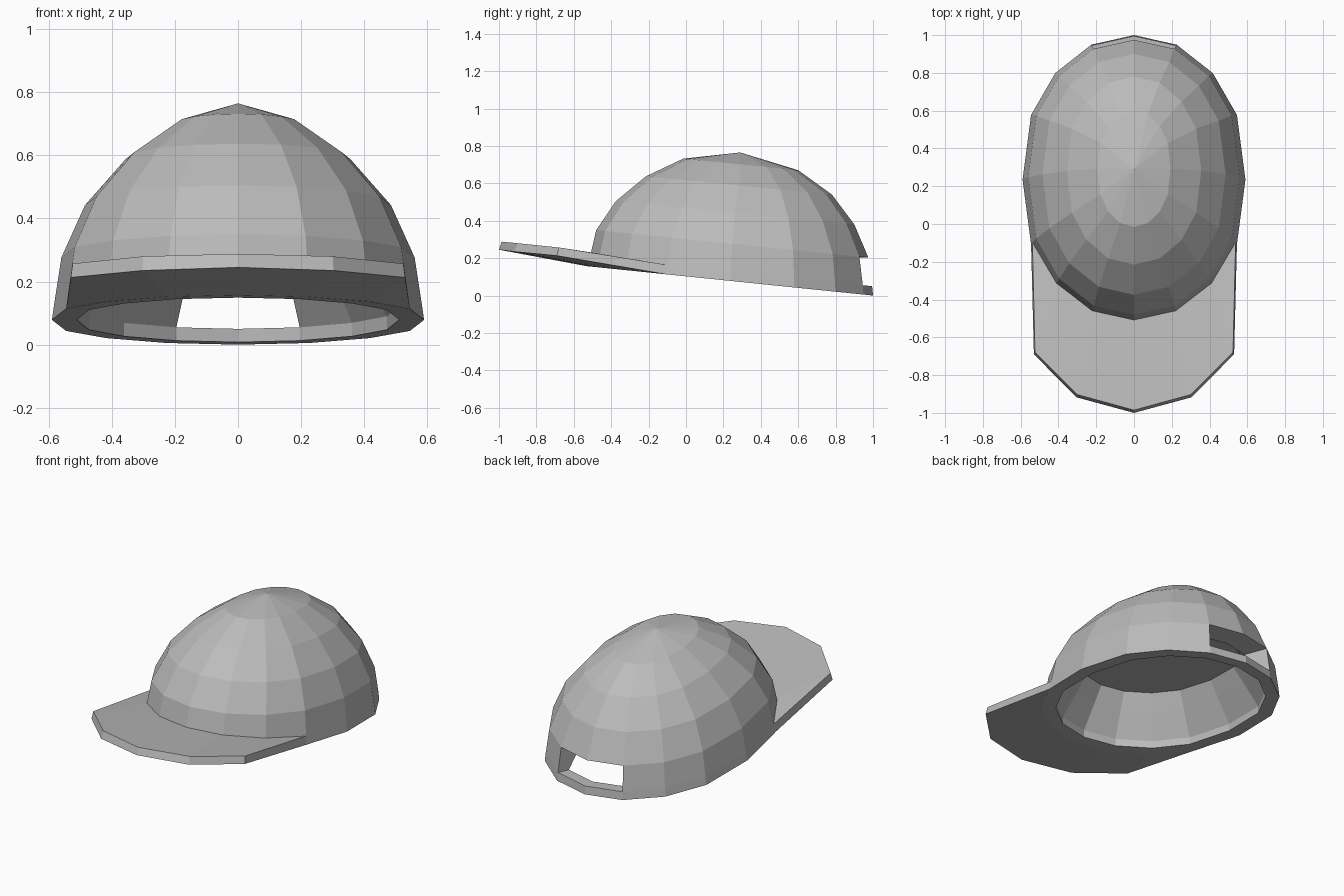
import bpy, bmesh, math

cube = bpy.data.objects.get("Cube")
if cube:
    bpy.data.objects.remove(cube, do_unlink=True)

# Single grey cloth colour
cloth = bpy.data.materials.new("grey_cloth")
cloth.use_nodes = True
GREY = (0.5, 0.5, 0.5, 1.0)
cloth.diffuse_color = GREY
cloth.node_tree.nodes["Principled BSDF"].inputs["Base Color"].default_value = GREY

SEG = 16
LENGTHWISE = [1, 0.934, 0.737, 0.447, 0, -0.447, -0.737, -0.934, -1]


def finish(bm, name):
    bmesh.ops.recalc_face_normals(bm, faces=bm.faces[:])
    mesh = bpy.data.meshes.new(name)
    bm.to_mesh(mesh)
    bm.free()
    mesh.materials.append(cloth)
    obj = bpy.data.objects.new(name, mesh)
    bpy.context.collection.objects.link(obj)
    return obj


def ring(bm, half_width, front, back):
    """Tilted oval loop; front and back are (y, z). Vertex 0 is at the back."""
    verts = []
    for k in range(SEG):
        c = LENGTHWISE[min(k, SEG - k)]
        t = (1 - c) / 2
        verts.append(bm.verts.new((
            half_width * math.sin(2 * math.pi * k / SEG),
            back[0] + (front[0] - back[0]) * t,
            back[1] + (front[1] - back[1]) * t)))
    return verts


# Crown: outer shell, rim, inner band and lining, with a gap at the back
bm = bmesh.new()
loops = [ring(bm, *r) for r in [
    (0.193, (-0.015, 0.732), (0.60, 0.67)),
    (0.356, (-0.215, 0.637), (0.78, 0.54)),
    (0.485, (-0.375, 0.505), (0.90, 0.38)),
    (0.560, (-0.48, 0.35), (0.975, 0.203)),      # top of back gap
    (0.583, (-0.514, 0.205), (0.995, 0.05)),     # bottom of back gap
    (0.590, (-0.53, 0.157), (1.00, 0.000)),      # outer rim
    (0.511, (-0.445, 0.149), (0.922, 0.008)),    # inner rim
    (0.511, (-0.445, 0.195), (0.922, 0.050)),    # inner band top
    (0.423, (-0.35, 0.335), (0.83, 0.203)),      # lining at gap top
    (0.370, (-0.29, 0.425), (0.77, 0.295)),      # lining top
]]
apex = bm.verts.new((0, 0.29, 0.765))
GAP = (0, SEG - 1)
for k in range(SEG):
    n = (k + 1) % SEG
    bm.faces.new((apex, loops[0][k], loops[0][n]))
    for i in range(len(loops) - 1):
        if i in (3, 7) and k in GAP:
            continue
        bm.faces.new((loops[i][k], loops[i + 1][k], loops[i + 1][n], loops[i][n]))
bm.faces.new(loops[-1])
# Walls lining the gap
for k in GAP:
    n = (k + 1) % SEG
    for outer, inner in ((3, 8), (4, 7)):
        bm.faces.new((loops[outer][k], loops[outer][n], loops[inner][n], loops[inner][k]))
for k in (1, SEG - 1):
    bm.faces.new((loops[3][k], loops[4][k], loops[7][k], loops[8][k]))
finish(bm, "cap_crown")

# Brim: each column runs from the rim to the outer edge, right side mirrored
# inner bottom, outer bottom, outer top, inner top
half = [
    ((0.545, -0.107, 0.114), (0.530, -0.690, 0.213), (0.524, -0.680, 0.257), (0.538, -0.095, 0.163)),
    ((0.417, -0.329, 0.137), (0.530, -0.690, 0.213), (0.524, -0.680, 0.257), (0.395, -0.290, 0.195)),
    ((0.226, -0.479, 0.152), (0.303, -0.918, 0.235), (0.300, -0.903, 0.280), (0.210, -0.440, 0.220)),
    ((0.000, -0.530, 0.157), (0.000, -1.000, 0.245), (0.000, -0.985, 0.288), (0.000, -0.490, 0.228)),
]
columns = [(1, c) for c in half] + [(-1, c) for c in half[-2::-1]]
bm = bmesh.new()
sections = [[bm.verts.new((side * x, y, z)) for x, y, z in column]
            for side, column in columns]
for a, b in zip(sections, sections[1:]):
    for i in range(4):
        j = (i + 1) % 4
        bm.faces.new((a[i], a[j], b[j], b[i]))
bm.faces.new(sections[0])
bm.faces.new(sections[-1])
bmesh.ops.remove_doubles(bm, verts=bm.verts[:], dist=0.0005)
finish(bm, "cap_brim")
